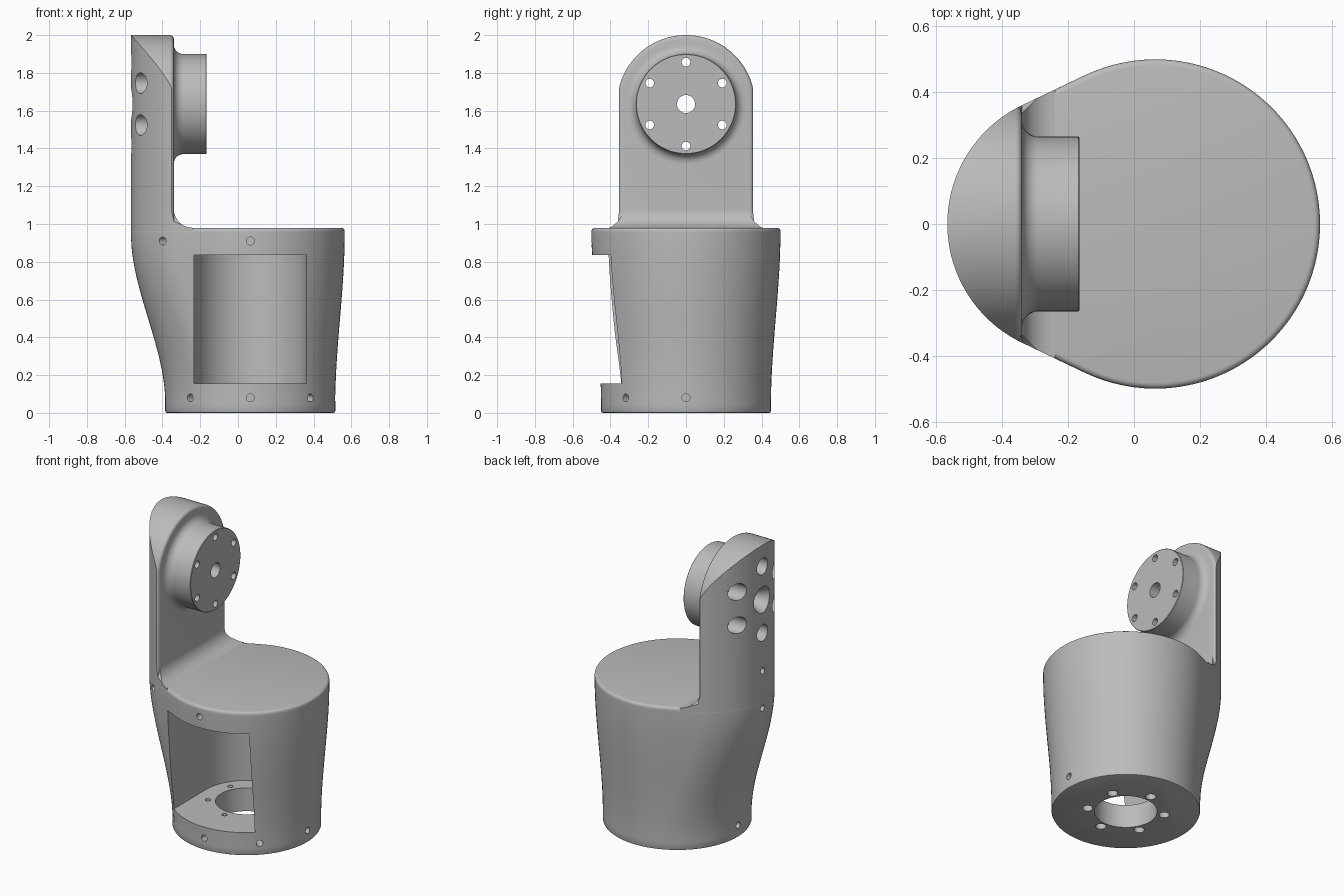
import bpy, bmesh
from math import sin, cos, pi, radians, sqrt, acos
from mathutils import Matrix, Vector

if "Cube" in bpy.data.objects:
    bpy.data.objects.remove(bpy.data.objects["Cube"], do_unlink=True)

# One grey for the whole casting
grey = bpy.data.materials.new("light_grey")
grey.use_nodes = True
GREY = (0.5, 0.5, 0.5, 1)
grey.diffuse_color = GREY
grey.node_tree.nodes["Principled BSDF"].inputs["Base Color"].default_value = GREY

CX = 0.065            # axis of the round housing
AXIS_Z = 1.635        # axis of the flange


def finish(name, bm):
    bmesh.ops.recalc_face_normals(bm, faces=bm.faces)
    mesh = bpy.data.meshes.new(name)
    bm.to_mesh(mesh)
    bm.free()
    mesh.materials.append(grey)
    ob = bpy.data.objects.new(name, mesh)
    bpy.context.collection.objects.link(ob)
    return ob


def loft(name, rings):
    """Skin a list of equal-length closed rings and cap both ends."""
    bm = bmesh.new()
    rows = [[bm.verts.new(p) for p in ring] for ring in rings]
    n = len(rows[0])
    for a, b in zip(rows, rows[1:]):
        for i in range(n):
            j = (i + 1) % n
            bm.faces.new((a[i], a[j], b[j], b[i]))
    bm.faces.new(rows[0])
    bm.faces.new(rows[-1])
    return finish(name, bm)


def bar(start, end, r1, r2=None, sides=32):
    """Round cutter between two points."""
    a, b = Vector(start), Vector(end)
    d = b - a
    bm = bmesh.new()
    m = Matrix.Translation((a + b) / 2) @ d.to_track_quat('Z', 'Y').to_matrix().to_4x4()
    bmesh.ops.create_cone(bm, cap_ends=True, segments=sides, radius1=r1,
                          radius2=r1 if r2 is None else r2, depth=d.length, matrix=m)
    return finish("cutter", bm)


def boolean(ob, cutter, op='DIFFERENCE', keep=False):
    cutter.hide_render = True
    mod = ob.modifiers.new("cut", 'BOOLEAN')
    mod.operation, mod.object, mod.solver = op, cutter, 'EXACT'
    dg = bpy.context.evaluated_depsgraph_get()
    mesh = bpy.data.meshes.new_from_object(ob.evaluated_get(dg))
    ob.modifiers.clear()
    ob.data = mesh
    if not keep:
        bpy.data.objects.remove(cutter, do_unlink=True)


def plan(z, s, inset=0):
    """Outline around two circles; s blends a plain circle (0) into the teardrop (1)."""
    s = max(s, 0.003)
    big, small = 0.45 + 0.05 * s - inset, 0.45 - 0.05 * s - inset
    sx = CX - 0.232 * s
    t0 = acos(-0.1 / 0.232)
    n, k = 64, 40
    pts = []
    for i in range(n + 1):
        t = -t0 + 2 * t0 * i / n
        pts.append((CX + big * cos(t), big * sin(t), z))
    for i in range(k + 1):
        t = t0 + 2 * (pi - t0) * i / k
        pts.append((sx + small * cos(t), small * sin(t), z))
    return pts


def blend(z):
    t = min(max((z - 0.05) / 0.9, 0), 1)
    return t * t * (3 - 2 * t)


# Housing: round foot swelling into a teardrop shoulder, with soft rims
rings = [plan(0, 0, 0.01), plan(0.003, 0, 0.003), plan(0.01, 0)]
rings += [plan(z, blend(z)) for z in [0.05 + 0.045 * i for i in range(21)]]
for i in range(5):
    a = i / 4 * pi / 2
    rings.append(plan(0.962 + 0.018 * sin(a), 1, 0.018 * (1 - cos(a))))
housing = loft("housing", rings)

# Window and cavity: U-shaped pocket open to the front
R = 0.2975
pocket = [(CX - R, -0.8), (CX + R, -0.8)]
pocket += [(CX + R * cos(pi * i / 48), R * sin(pi * i / 48)) for i in range(49)]
boolean(housing, loft("cutter", [[(x, y, z) for x, y in pocket] for z in (0.155, 0.835)]))

# Floor opening and counterbored mounting holes
boolean(housing, bar((CX, 0, -0.1), (CX, 0, 0.3), 0.19, sides=64))
for i in range(6):
    t = radians(30 + 60 * i)
    x, y = CX + 0.235 * cos(t), 0.235 * sin(t)
    boolean(housing, bar((x, y, -0.1), (x, y, 0.3), 0.017, sides=20))
    boolean(housing, bar((x, y, -0.1), (x, y, 0.07), 0.032, sides=24))


def radial_hole(t, z, r):
    """Small blind screw hole towards the housing axis."""
    c, s = cos(radians(t)), sin(radians(t))
    boolean(housing, bar((CX + (r + 0.05) * c, (r + 0.05) * s, z),
                         (CX + (r - 0.1) * c, (r - 0.1) * s, z), 0.021, sides=20))


for t in (0, -45, -90, -135, 180):
    radial_hole(t, 0.08, 0.45)
radial_hole(-90, 0.91, 0.5)
radial_hole(215, 0.91, 0.567)
radial_hole(180, 0.91, 0.632)

# Column: teardrop prism trimmed by a side profile and an arched outline
column = loft("column", [plan(0.955, 1), plan(2.1, 1)])
side = [(-0.7, 0.9), (-0.24, 0.9)]
for i in range(13):
    a = i / 12 * pi / 2
    side.append((-0.24 - 0.1 * sin(a), 1.08 - 0.1 * cos(a)))
side += [(-0.34, 2.2), (-0.7, 2.2)]
boolean(column, loft("cutter", [[(x, y, z) for x, z in side] for y in (-0.8, 0.8)]), 'INTERSECT')


def arch(x, inset):
    w, r = 0.356 - inset, 0.365 - inset
    half = [(w + 0.1, 0.9)]
    for i in range(9):
        a = (1 - i / 8) * pi / 2
        half.append((w + 0.1 * (1 - cos(a)), 1.08 - 0.1 * sin(a)))
    a0 = acos(w / r)
    half += [(r * cos(a0 + (pi / 2 - a0) * i / 28), AXIS_Z + r * sin(a0 + (pi / 2 - a0) * i / 28))
             for i in range(29)]
    full = half + [(-y, z) for y, z in reversed(half[:-1])]
    return [(x, y, z) for y, z in full]


slices = [arch(-0.8, 0)]
for i in range(6):
    a = i / 5 * pi / 2
    slices.append(arch(-0.36 + 0.02 * sin(a), 0.02 * (1 - cos(a))))
slices.append(arch(-0.1, 0.02))
boolean(column, loft("cutter", slices), 'INTERSECT')

# Flange: turned disc with a filleted root
profile = [(-0.37, 0.315)]
for i in range(9):
    a = i / 8 * pi / 2
    profile.append((-0.29 - 0.05 * cos(a), 0.315 - 0.05 * sin(a)))
profile += [(-0.169, 0.265), (-0.166, 0.262)]
flange = loft("flange", [[(x, r * cos(2 * pi * i / 96), AXIS_Z + r * sin(2 * pi * i / 96))
                          for i in range(96)] for x, r in profile])

# Bolt circle through flange and column, counterbored from the back
spots = [(0, AXIS_Z, 0.048)]
for i in range(6):
    t = radians(30 + 60 * i)
    spots.append((0.222 * cos(t), AXIS_Z + 0.222 * sin(t), 0.023))
for y, z, r in spots:
    cutter = bar((-0.8, y, z), (0, y, z), r)
    boolean(flange, cutter, keep=True)
    boolean(column, cutter)
    if y or z != AXIS_Z:
        boolean(column, bar((-0.8, y, z), (-0.42, y, z), 0.055))
boolean(column, bar((-0.6, 0, AXIS_Z), (-0.49, 0, AXIS_Z), 0.105, 0.045, 48))
boolean(column, bar((-0.7, 0, 1.16), (-0.46, 0, 1.16), 0.021, sides=20))

# Smooth shading with crisp edges
for ob in (housing, column, flange):
    bpy.ops.object.select_all(action='DESELECT')
    ob.select_set(True)
    bpy.context.view_layer.objects.active = ob
    bpy.ops.object.shade_smooth_by_angle(angle=radians(30))
